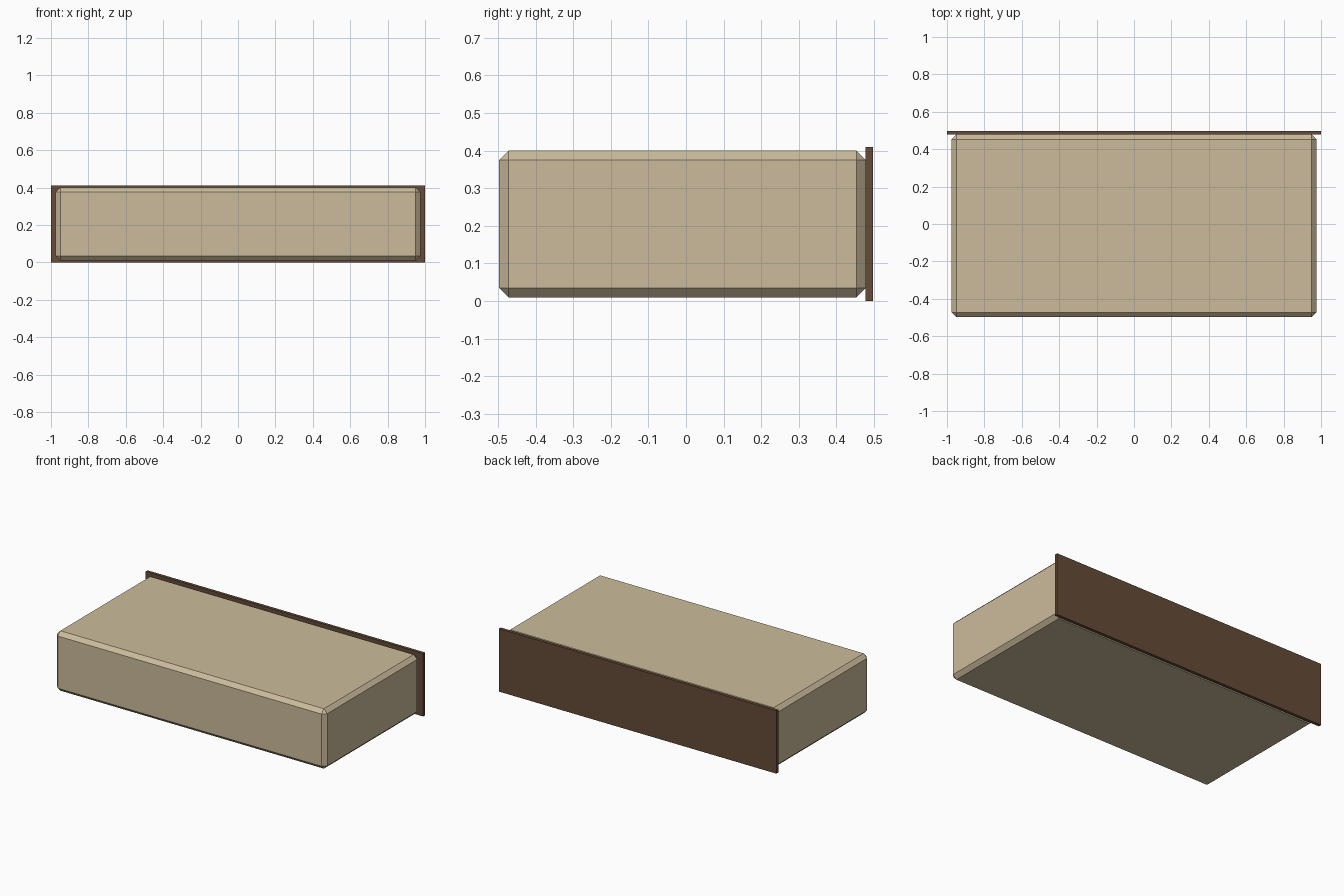
import bpy
import bmesh

if "Cube" in bpy.data.objects:
    bpy.data.objects.remove(bpy.data.objects["Cube"])


def make_box(name, lo, hi, color, bevel=0.0):
    bm = bmesh.new()
    bmesh.ops.create_cube(bm, size=1)
    for v in bm.verts:
        v.co = [lo[i] if v.co[i] < 0 else hi[i] for i in range(3)]
    if bevel:
        bmesh.ops.bevel(bm, geom=bm.edges[:], offset=bevel, segments=1,
                        affect='EDGES', profile=0.5)
    mesh = bpy.data.meshes.new(name)
    bm.to_mesh(mesh)
    bm.free()
    mat = bpy.data.materials.new(name + "_material")
    mat.diffuse_color = color
    mat.use_nodes = True
    mat.node_tree.nodes["Principled BSDF"].inputs["Base Color"].default_value = mat.diffuse_color
    mesh.materials.append(mat)
    obj = bpy.data.objects.new(name, mesh)
    bpy.context.collection.objects.link(obj)
    return obj


# Chamfered beige block
make_box("body_block", (-0.975, -0.4975, 0.01), (0.975, 0.478, 0.40),
         (0.60, 0.50, 0.33, 1), bevel=0.025)

# Thin dark brown board behind it
make_box("back_panel", (-1.0, 0.478, 0.0), (1.0, 0.4975, 0.41),
         (0.13, 0.072, 0.04, 1))
